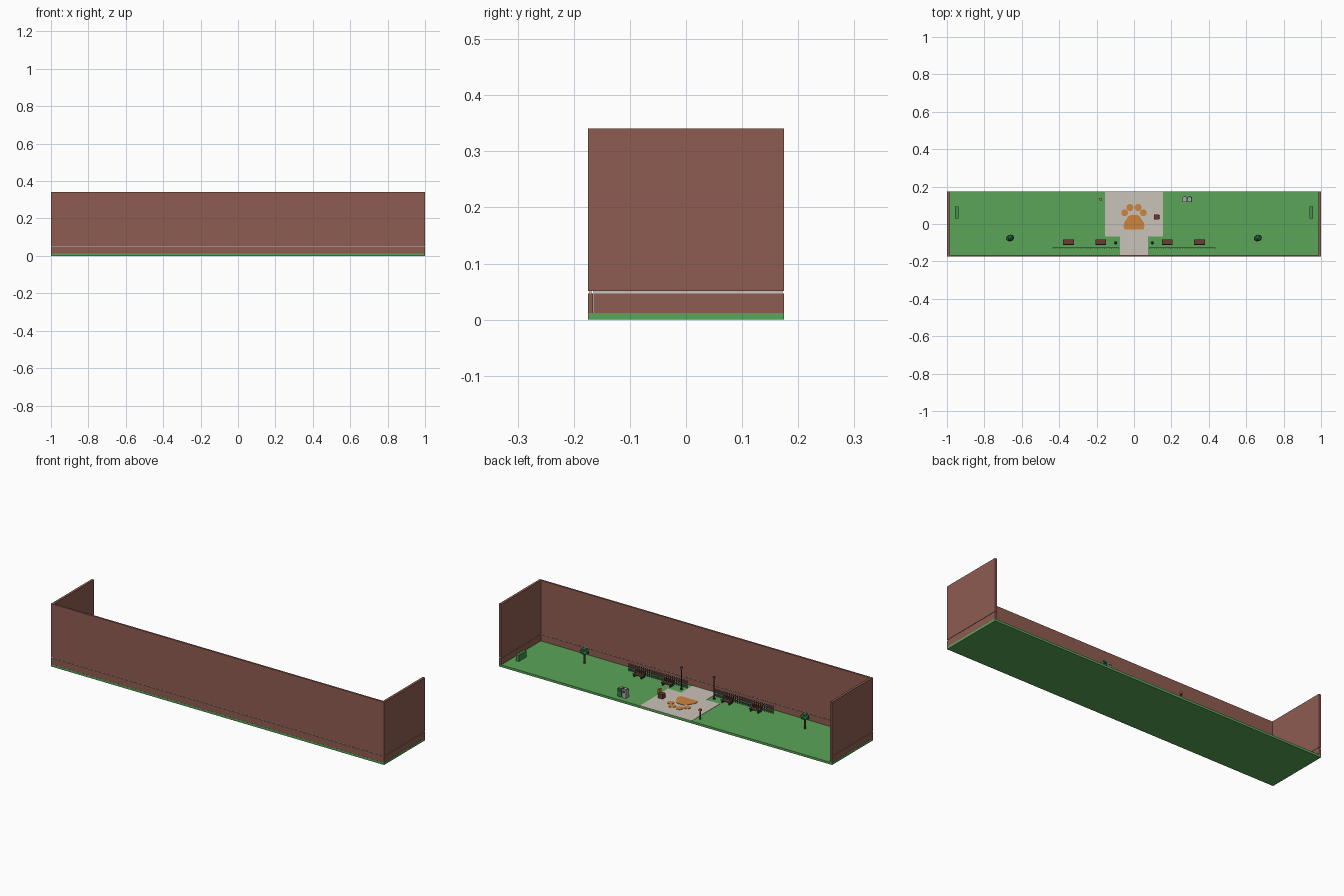
import bpy, bmesh, math
from mathutils import Matrix

if "Cube" in bpy.data.objects:
    bpy.data.objects.remove(bpy.data.objects["Cube"])


def srgb(r, g, b):
    return tuple(((c / 255 + 0.055) / 1.055) ** 2.4 for c in (r, g, b)) + (1.0,)


def make_mat(name, *rgb):
    m = bpy.data.materials.new(name)
    m.diffuse_color = srgb(*rgb)
    m.use_nodes = True
    m.node_tree.nodes["Principled BSDF"].inputs["Base Color"].default_value = m.diffuse_color
    return m


GRASS = make_mat("grass green", 90, 165, 88)
BRICK = make_mat("brick red brown", 143, 92, 81)
PAVING = make_mat("paving beige", 202, 195, 184)
ORANGE = make_mat("orange", 207, 133, 62)
WOOD = make_mat("dark wood", 105, 62, 52)
METAL = make_mat("dark metal", 52, 50, 54)
LEAF = make_mat("leaf green", 52, 120, 72)
GREY = make_mat("light grey", 170, 170, 166)
FENCE = make_mat("fence grey", 112, 100, 106)
HEDGE = make_mat("hedge green", 72, 142, 76)


class Part:
    """Collects simple solids into one object."""

    def __init__(self, name, mat):
        self.name, self.mat, self.bm = name, mat, bmesh.new()

    def box(self, x0, x1, y0, y1, z0, z1):
        m = Matrix.Translation(((x0 + x1) / 2, (y0 + y1) / 2, (z0 + z1) / 2))
        m = m @ Matrix.Diagonal((x1 - x0, y1 - y0, z1 - z0, 1))
        bmesh.ops.create_cube(self.bm, size=1, matrix=m)
        return self

    def cone(self, x, y, z0, z1, r0, r1, n=8):
        bmesh.ops.create_cone(self.bm, cap_ends=True, segments=n, radius1=r0, radius2=r1,
                              depth=z1 - z0, matrix=Matrix.Translation((x, y, (z0 + z1) / 2)))
        return self

    def ball(self, x, y, z, sx, sy, sz, turn=0):
        m = Matrix.Translation((x, y, z)) @ Matrix.Rotation(turn, 4, 'Z') @ Matrix.Diagonal((sx, sy, sz, 1))
        bmesh.ops.create_icosphere(self.bm, subdivisions=1, radius=1, matrix=m)
        return self

    def plate(self, pts, z0, z1):
        f = self.bm.faces.new([self.bm.verts.new((x, y, z0)) for x, y in pts])
        r = bmesh.ops.extrude_face_region(self.bm, geom=[f])
        for v in r["geom"]:
            if isinstance(v, bmesh.types.BMVert):
                v.co.z = z1
        return self

    def done(self):
        bmesh.ops.recalc_face_normals(self.bm, faces=self.bm.faces)
        me = bpy.data.meshes.new(self.name)
        self.bm.to_mesh(me)
        self.bm.free()
        me.materials.append(self.mat)
        ob = bpy.data.objects.new(self.name, me)
        bpy.context.collection.objects.link(ob)
        return ob


G = 0.012          # lawn top
TOP = 0.341        # wall top
Y0, Y1 = -0.175, 0.175

# lawn
Part("lawn", GRASS).box(-1, 1, Y0, Y1, 0, G).done()

# walls in two courses with a recessed pale band between them
for label, mat, z0, z1, d in (("lower", BRICK, G, 0.047, 0.0005),
                              ("band", PAVING, 0.047, 0.051, 0.003),
                              ("upper", BRICK, 0.051, TOP, 0.0)):
    Part("front_wall_" + label, mat).box(-1 + d, 1 - d, Y0 + d, -0.165 - d, z0, z1).done()
    for side, s in (("left", -1), ("right", 1)):
        xs = sorted((s * (1 - d), s * (0.987 + d)))
        Part(f"{side}_wall_{label}", mat).box(*xs, -0.165, Y1 - d, z0, z1).done()

# paved plaza and entrance path
P = G + 0.0015
Part("plaza", PAVING).plate([(-0.155, Y1), (-0.155, -0.067), (-0.075, -0.067), (-0.075, -0.165),
                             (0.075, -0.165), (0.075, -0.067), (0.155, -0.067), (0.155, Y1)],
                            G, P).done()

# paw shaped inlay
half = [(0.018, 0.049), (0.033, 0.038), (0.043, 0.02), (0.053, 0.006), (0.056, -0.012), (0.05, -0.029)]
pts = half + [(-x, y) for x, y in reversed(half)]
paw = Part("paw_inlay", ORANGE).plate(pts, P, P + 0.002)
for s in (-1, 1):
    paw.cone(s * 0.022, 0.088, P, P + 0.002, 0.019, 0.019, 16)
    paw.cone(s * 0.05, 0.06, P, P + 0.002, 0.018, 0.018, 16)
paw.done()

for side, s in (("left", -1), ("right", 1)):
    # trees
    x, y = s * 0.662, -0.075
    Part(side + "_tree_trunk", WOOD).cone(x, y, G, 0.066, 0.006, 0.004, 6).done()
    (Part(side + "_tree_crown", LEAF)
     .ball(x, y, 0.075, 0.025, 0.02, 0.018, 0.3)
     .ball(x, y, 0.088, 0.016, 0.013, 0.012, 0.8).done())

    # hedges at the ends
    h = Part(side + "_hedge", HEDGE)
    for i in range(3):
        yc = 0.039 + i * 0.022
        h.box(s * 0.947 - 0.009, s * 0.947 + 0.009, yc - 0.0105, yc + 0.0105, G, 0.046)
    h.done()

    # lamp posts
    x, y = s * 0.098, -0.101
    (Part(side + "_lamp_post", METAL).cone(x, y, G, 0.02, 0.007, 0.005)
     .cone(x, y, 0.02, 0.118, 0.002, 0.002, 6)
     .cone(x, y, 0.13, 0.137, 0.009, 0.002).done())
    Part(side + "_lamp_glass", GREY).cone(x, y, 0.118, 0.13, 0.004, 0.007).done()

    # picket fences
    f = Part(side + "_fence", FENCE)
    xs = sorted((s * 0.083, s * 0.433))
    for z in (0.022, 0.044):
        f.box(*xs, -0.1295, -0.1265, z, z + 0.003)
    for i in range(29):
        x = xs[0] + i * 0.0125
        f.box(x - 0.0018, x + 0.0018, -0.13, -0.126, G, 0.054)
    f.done()

    # benches
    for n, bx in (("inner", 0.178), ("outer", 0.35)):
        x = s * bx
        b = Part(f"{side}_{n}_bench_slats", WOOD)
        for y in (-0.104, -0.095, -0.086):
            b.box(x - 0.029, x + 0.029, y - 0.004, y + 0.004, 0.025, 0.028)
        for z in (0.032, 0.039):
            b.box(x - 0.029, x + 0.029, -0.111, -0.108, z, z + 0.005)
        b.done()
        legs = Part(f"{side}_{n}_bench_frame", METAL)
        for t in (-1, 1):
            lx = x + t * 0.022
            legs.box(lx - 0.002, lx + 0.002, -0.108, -0.083, G, 0.025)
            legs.box(lx - 0.002, lx + 0.002, -0.1125, -0.108, G, 0.043)
        legs.done()

# wooden seat with orange back, beside the paw
(Part("seat_body", WOOD).box(0.106, 0.134, 0.024, 0.05, P, 0.038).done())
(Part("seat_back", ORANGE).box(0.13, 0.139, 0.026, 0.048, 0.03, 0.058).done())

# pair of bins
Part("grey_bin", GREY).box(0.26, 0.283, 0.117, 0.145, G, 0.056).done()
Part("green_bin", LEAF).box(0.286, 0.309, 0.117, 0.145, G, 0.056).done()
lids = Part("bin_lids", GREY)
for x in (0.2715, 0.2975):
    lids.box(x - 0.008, x + 0.008, 0.121, 0.141, 0.056, 0.059)
lids.done()
slots = Part("bin_openings", METAL)
for x in (0.2715, 0.2975):
    slots.box(x - 0.007, x + 0.007, 0.145, 0.146, 0.04, 0.049)
slots.done()

# small post with orange top
Part("post", WOOD).cone(-0.178, 0.132, G, 0.058, 0.005, 0.004).done()
Part("post_top", ORANGE).box(-0.185, -0.171, 0.126, 0.138, 0.058, 0.068).done()
